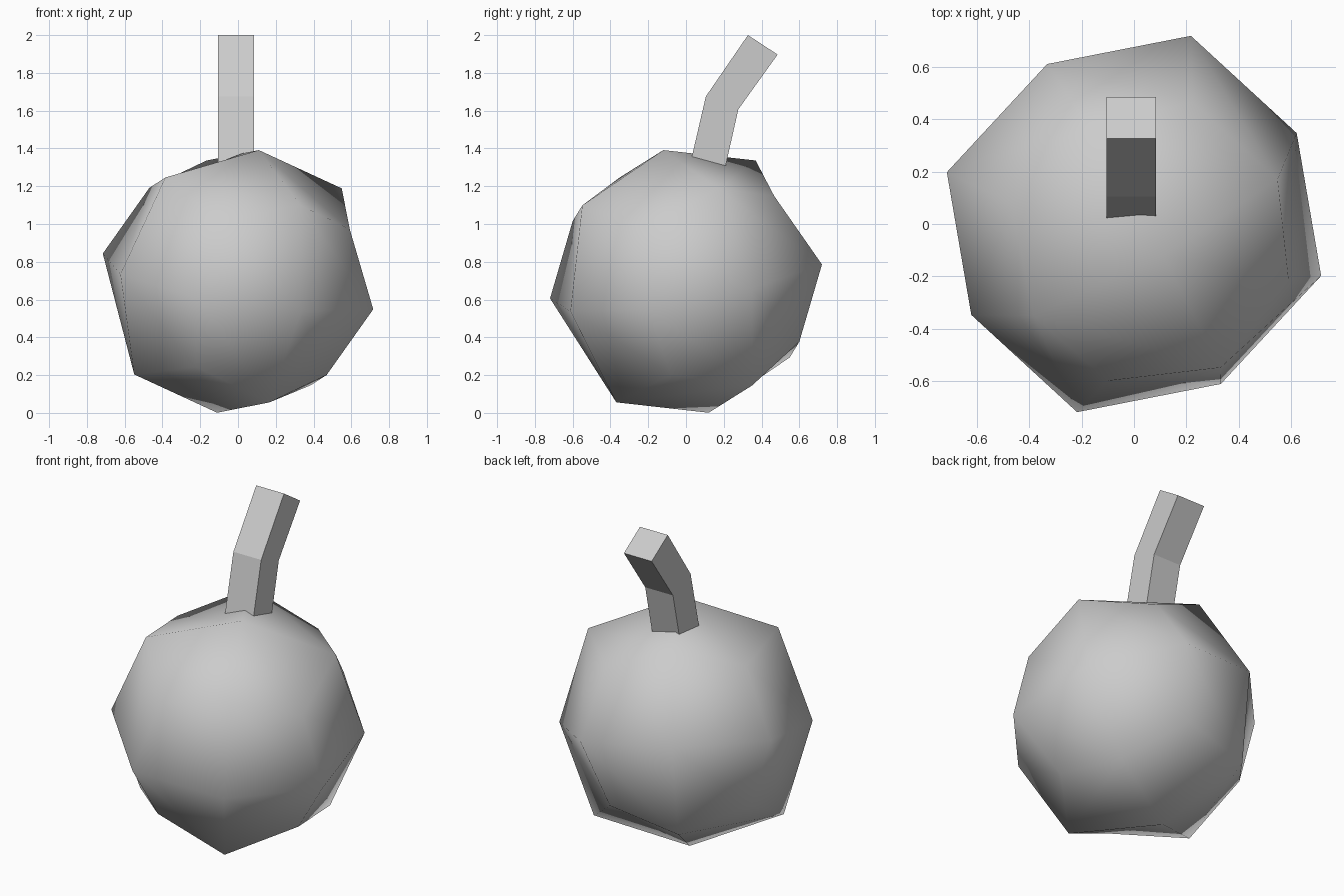
import bpy, bmesh
from mathutils import Vector, Matrix

if "Cube" in bpy.data.objects:
    bpy.data.objects.remove(bpy.data.objects["Cube"])


def make_object(name, bm, smooth):
    bmesh.ops.recalc_face_normals(bm, faces=bm.faces[:])
    for f in bm.faces:
        f.smooth = smooth
    mesh = bpy.data.meshes.new(name)
    bm.to_mesh(mesh)
    bm.free()
    obj = bpy.data.objects.new(name, mesh)
    bpy.context.collection.objects.link(obj)
    return obj


# Round body: a tilted cube, rounded by one level of subdivision
up = Vector((0.154, -0.168, 0.973)).normalized()
side = Vector((0.47, -0.865, -0.216))
side = (side - up * side.dot(up)).normalized()
back = up.cross(side)
tilt = Matrix((side, back, up)).transposed().to_4x4()
bm = bmesh.new()
bmesh.ops.create_cube(bm, size=1.428,
                      matrix=Matrix.Translation((0, 0, 0.696)) @ tilt)
body = make_object("body", bm, True)
sub = body.modifiers.new("rounding", 'SUBSURF')
sub.levels = sub.render_levels = 1
sub.use_limit_surface = False

# Bent square stem: pairs of front / back points from root to tip
profile = [((-0.010, 1.18), (0.172, 1.14)),
           ((0.105, 1.675), (0.277, 1.607)),
           ((0.328, 2.0), (0.485, 1.897))]
bm = bmesh.new()
rings = []
for (fy, fz), (by, bz) in profile:
    rings.append([bm.verts.new(p) for p in (
        (-0.105, fy, fz), (0.085, fy, fz), (0.085, by, bz), (-0.105, by, bz))])
for lower, upper in zip(rings, rings[1:]):
    for i in range(4):
        j = (i + 1) % 4
        bm.faces.new((lower[i], lower[j], upper[j], upper[i]))
bm.faces.new(rings[0][::-1])
bm.faces.new(rings[-1])
make_object("stem", bm, False)
